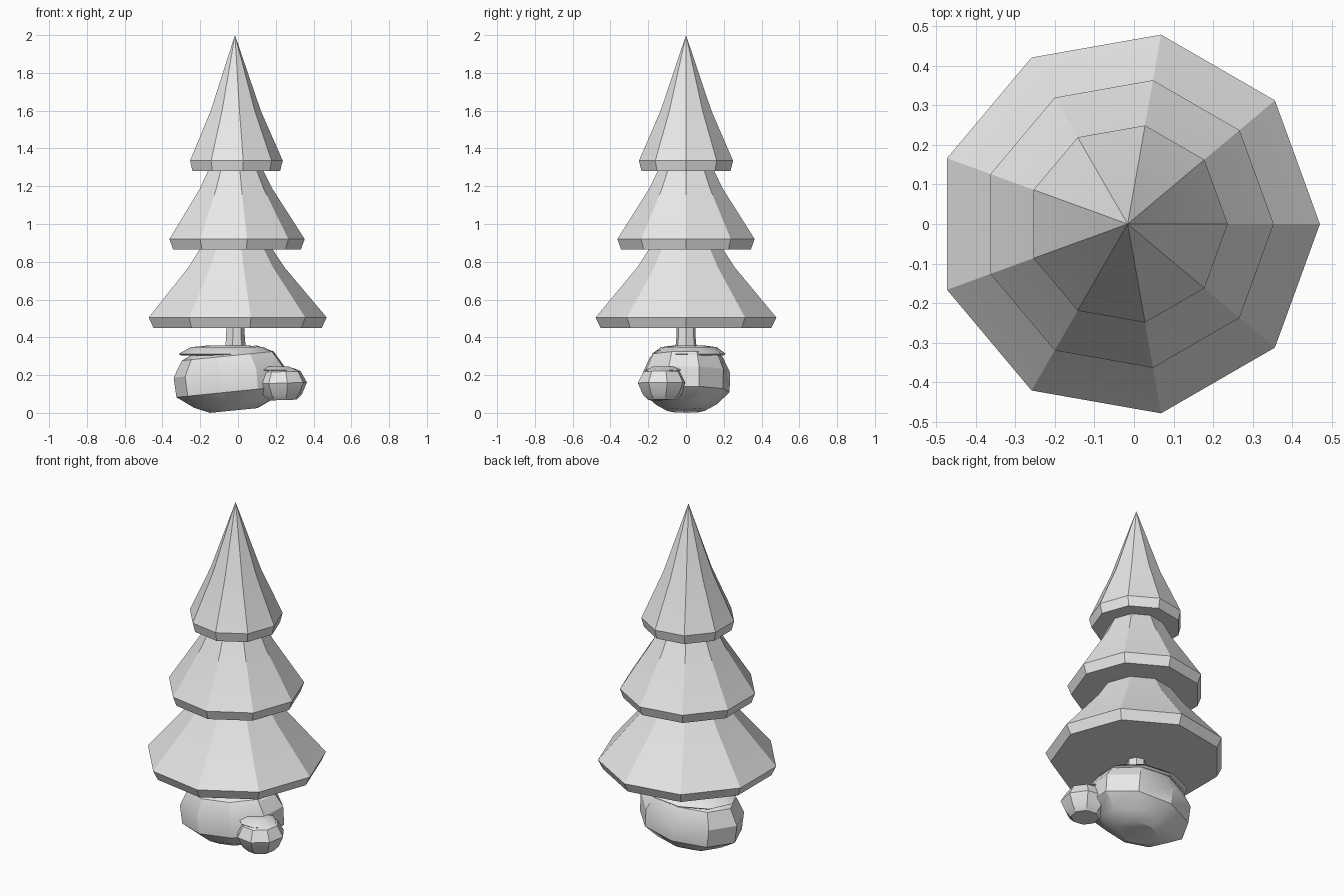
import bpy, bmesh, math
from mathutils import Matrix, Vector

default = bpy.data.objects.get("Cube")
if default:
    bpy.data.objects.remove(default)

white = bpy.data.materials.new("pale grey")
white.use_nodes = True
colour = (0.8, 0.8, 0.8, 1)
white.diffuse_color = colour
white.node_tree.nodes["Principled BSDF"].inputs["Base Color"].default_value = colour


def lathe(name, profile, sides, centre, stretch=(1, 1), turn=0, tilt=(0, 0)):
    """Stack rings of (radius, height); radius 0 makes a tip, other ends are capped."""
    bm = bmesh.new()
    rings = []
    for r, z in profile:
        count = sides if r else 1
        angles = [turn + math.tau * i / sides for i in range(count)]
        rings.append([bm.verts.new((r * stretch[0] * math.cos(a),
                                    r * stretch[1] * math.sin(a), z)) for a in angles])
    for low, high in zip(rings, rings[1:]):
        for i in range(sides):
            j = (i + 1) % sides
            if len(high) == 1:
                bm.faces.new((low[i], low[j], high[0]))
            else:
                bm.faces.new((low[i], low[j], high[j], high[i]))
    for ring in (rings[0], rings[-1]):
        if len(ring) > 1:
            bm.faces.new(ring)
    bmesh.ops.recalc_face_normals(bm, faces=bm.faces)
    bm.transform(Matrix.Translation(Vector(centre))
                 @ Matrix.Rotation(tilt[0], 4, 'X') @ Matrix.Rotation(tilt[1], 4, 'Y'))
    mesh = bpy.data.meshes.new(name)
    bm.to_mesh(mesh)
    bm.free()
    obj = bpy.data.objects.new(name, mesh)
    bpy.context.collection.objects.link(obj)
    mesh.materials.append(white)
    bpy.ops.object.select_all(action='DESELECT')
    obj.select_set(True)
    bpy.context.view_layer.objects.active = obj
    bpy.ops.object.shade_smooth_by_angle(angle=math.radians(29))
    return obj


# Three tiers of foliage share one height and taper, and differ in width
AXIS = -0.016
for name, radius, base in (("lower_foliage", 0.486, 0.45),
                           ("middle_foliage", 0.369, 0.865),
                           ("upper_foliage", 0.253, 1.28)):
    lathe(name, [(radius * 0.945, 0), (radius, 0.055), (radius * 0.54, 0.32), (0, 0.72)],
          9, (AXIS, 0, base))

# Trunk
lathe("trunk", [(0.062, 0.3), (0.052, 0.4), (0.05, 0.5)], 7, (AXIS, 0, 0))

# Large boulder, leaning up towards its left side
lathe("large_boulder",
      [(0.13, 0), (0.21, 0.035), (0.298, 0.1), (0.302, 0.205), (0.25, 0.29), (0.16, 0.33)],
      9, (-0.02, 0, 0.013), (1, 0.78), 0.3, (0, -0.1))

# Thin cap lying over the large boulder
lathe("boulder_cap", [(0.25, 0), (0.265, 0.008), (0.2, 0.044), (0.1, 0.054)],
      9, (-0.05, 0.015, 0.304), (1, 0.75), 0.35)

# Small boulder and its cap
lathe("small_boulder",
      [(0.075, 0), (0.105, 0.03), (0.132, 0.09), (0.1, 0.15), (0.06, 0.168)],
      8, (0.238, -0.126, 0.068), (1, 1), 0.2, (0, -0.03))
lathe("small_boulder_cap", [(0.1, 0), (0.105, 0.004), (0.06, 0.022)],
      8, (0.212, -0.12, 0.224), (1, 0.95), 0.4)
